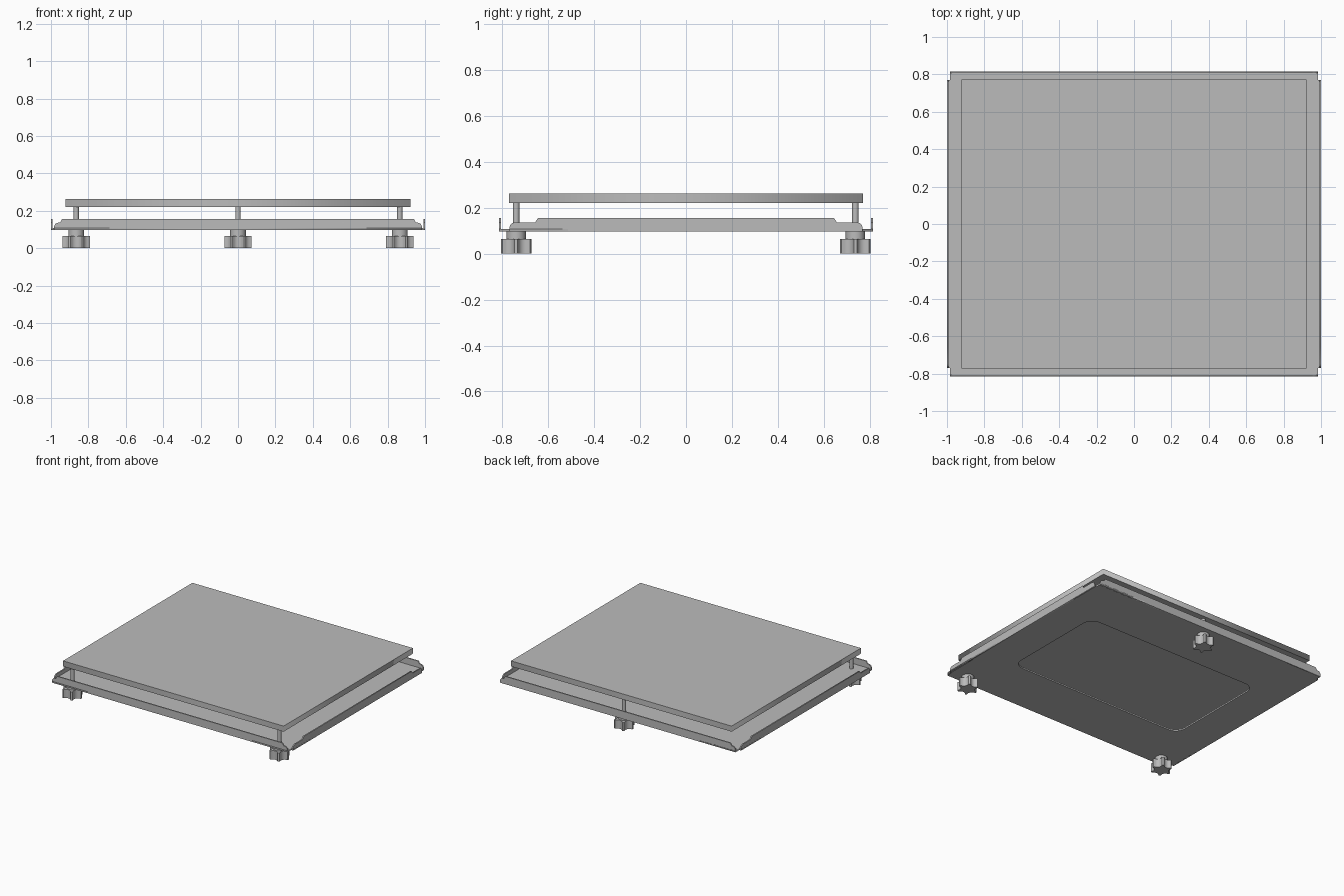
import bpy, bmesh, math
from mathutils import Matrix, Vector

cube = bpy.data.objects.get("Cube")
if cube:
    bpy.data.objects.remove(cube, do_unlink=True)

grey = bpy.data.materials.new("plain grey")
grey.use_nodes = True
COLOUR = (0.5, 0.5, 0.5, 1)
grey.diffuse_color = COLOUR
grey.node_tree.nodes["Principled BSDF"].inputs["Base Color"].default_value = COLOUR

FLOOR_Z, FLOOR_TOP, SHEET = 0.097, 0.108, 0.009
X_EDGE, Y_EDGE = 0.985, 0.815


def slab(name, outlines, thickness, matrix, smooth=False):
    """Extrude flat outlines (the first solid, the rest holes) and place them."""
    curve = bpy.data.curves.new(name, 'CURVE')
    curve.dimensions = '2D'
    curve.fill_mode = 'BOTH'
    curve.extrude = thickness / 2
    for points in outlines:
        spline = curve.splines.new('POLY')
        spline.points.add(len(points) - 1)
        for p, (x, y) in zip(spline.points, points):
            p.co = (x, y, 0, 1)
        spline.use_cyclic_u = True
    temp = bpy.data.objects.new(name, curve)
    bpy.context.collection.objects.link(temp)
    graph = bpy.context.evaluated_depsgraph_get()
    mesh = bpy.data.meshes.new_from_object(temp.evaluated_get(graph))
    bpy.data.objects.remove(temp, do_unlink=True)
    bpy.data.curves.remove(curve)
    bm = bmesh.new()
    bm.from_mesh(mesh)
    bmesh.ops.remove_doubles(bm, verts=bm.verts, dist=1e-5)
    bmesh.ops.transform(bm, matrix=matrix, verts=bm.verts)
    bmesh.ops.recalc_face_normals(bm, faces=bm.faces)
    bm.to_mesh(mesh)
    bm.free()
    mesh.materials.clear()
    mesh.materials.append(grey)
    obj = bpy.data.objects.new(name, mesh)
    bpy.context.collection.objects.link(obj)
    if smooth:
        bpy.ops.object.select_all(action='DESELECT')
        obj.select_set(True)
        bpy.context.view_layer.objects.active = obj
        bpy.ops.object.shade_smooth_by_angle(angle=math.radians(30))
    return obj


def flat(x, y, low, high):
    return Matrix.Translation((x, y, (low + high) / 2))


def rectangle(hx, hy):
    return [(-hx, -hy), (hx, -hy), (hx, hy), (-hx, hy)]


def rounded(hx, hy, r, steps=8):
    points = []
    for i, (sx, sy) in enumerate([(1, 1), (-1, 1), (-1, -1), (1, -1)]):
        for k in range(steps + 1):
            a = (i + k / steps) * math.pi / 2
            points.append((sx * (hx - r) + r * math.cos(a), sy * (hy - r) + r * math.sin(a)))
    return points


def circle(r, n=24):
    return [(r * math.cos(math.tau * i / n), r * math.sin(math.tau * i / n)) for i in range(n)]


def scalloped(radius, lobes, scallop, centre, per_lobe=24):
    """Round outline with circular bites taken out between the lobes."""
    points = []
    for i in range(lobes * per_lobe):
        a = math.tau * i / (lobes * per_lobe)
        off = a % (math.tau / lobes) - math.pi / lobes
        inside = scallop ** 2 - (centre * math.sin(off)) ** 2
        r = radius
        if inside > 0:
            r = min(r, centre * math.cos(off) - math.sqrt(inside))
        points.append((r * math.cos(a), r * math.sin(a)))
    return points


def flange_outline(end, step):
    """Upright flange: tall middle, lower shoulders with rounded ends."""
    half = [(end, FLOOR_Z), (end, 0.112), (end - 0.004, 0.124), (end - 0.012, 0.133),
            (end - 0.024, 0.137), (step + 0.012, 0.137), (step, 0.156)]
    return half + [(-u, z) for u, z in reversed(half)]


# Top plate
slab("top_plate", [rectangle(0.922, 0.772)], 0.042, flat(0, 0, 0.22, 0.262))

# Sheet tray: floor with a rounded opening
slab("tray_floor", [rectangle(X_EDGE, Y_EDGE), rounded(0.73, 0.41, 0.08)],
     FLOOR_TOP - FLOOR_Z, flat(0, 0, FLOOR_Z, FLOOR_TOP))

# Tray flanges on all four sides
upright = Matrix.Rotation(math.pi / 2, 4, 'X')
for sign, long_name, short_name in ((-1, "front_flange", "right_flange"), (1, "back_flange", "left_flange")):
    slab(long_name, [flange_outline(X_EDGE, 0.94)], SHEET,
         Matrix.Translation((0, sign * (Y_EDGE - SHEET / 2), 0)) @ upright)
    slab(short_name, [flange_outline(0.77, 0.645)], SHEET,
         Matrix.Translation((sign * (1 - SHEET / 2), 0, 0)) @ Matrix.Rotation(math.pi / 2, 4, 'Z') @ upright)
    # Floor lip joining the side flange
    slab(short_name + "_lip", [rectangle(0.008, 0.77)], FLOOR_TOP - FLOOR_Z,
         flat(sign * 0.992, 0, FLOOR_Z, FLOOR_TOP))

# Levelling screws with star knobs: two in front, one behind
for place, x, y in (("front_right", -0.865, -0.74), ("front_left", 0.865, -0.74), ("back", 0, 0.738)):
    slab(place + "_screw", [circle(0.014)], 0.18, flat(x, y, 0.05, 0.23), True)
    slab(place + "_knob_neck", [circle(0.042, 32)], 0.04, flat(x, y, 0.06, 0.1), True)
    slab(place + "_knob", [scalloped(0.0735, 6, 0.032, 0.081)], 0.065, flat(x, y, 0, 0.065), True)
